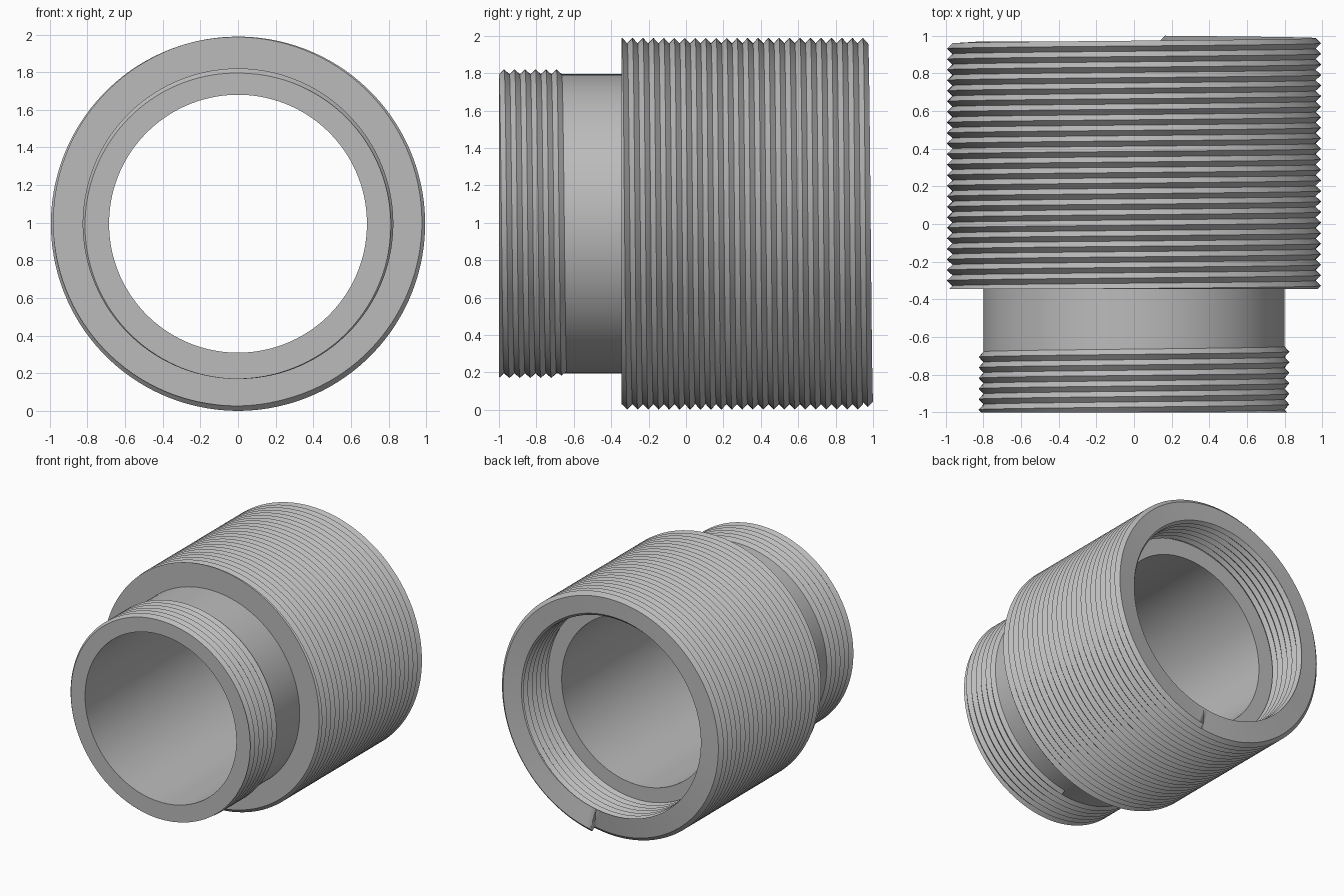
import bpy, bmesh, math

cube = bpy.data.objects.get("Cube")
if cube:
    bpy.data.objects.remove(cube, do_unlink=True)

PITCH = 0.056
COLUMNS = 128
AXIS_Z = 0.995
START = -1.40          # angle where every thread starts and ends
BORE = 0.685
SHANK = 0.80
ROOT, CREST = 0.965, 0.994
FRONT, SHOULDER, BACK, LEDGE = -1.0, -0.345, 0.97, 0.63
BACK_START = 1.0 - PITCH

metal = bpy.data.materials.new("plain grey metal")
metal.use_nodes = True
grey = (0.5, 0.5, 0.5, 1)
metal.diffuse_color = grey
metal.node_tree.nodes["Principled BSDF"].inputs["Base Color"].default_value = grey


def place(r, y, t):
    a = START - 2 * math.pi * t
    return (r * math.cos(a), y, AXIS_Z + r * math.sin(a))


def thread(low, high, ref, root, crest):
    """Right-handed V thread: returns the profile (r, y) at turn fraction t."""
    steps = int((ref + PITCH - low) / PITCH * 2) + 4

    def profile(t):
        points = []
        for j in range(steps, -1, -1):
            y = min(max(ref + PITCH * t - j * PITCH / 2, low), high)
            phase = ((y - ref) / PITCH - t) % 1
            points.append((root + (crest - root) * (1 - abs(2 * phase - 1)), y))
        return points
    return profile


def sweep(name, profile, cap=None):
    """Turn a profile around the axis; the profile may vary with t."""
    bm = bmesh.new()
    cols = [[bm.verts.new(place(r, y, i / COLUMNS)) for r, y in profile(i / COLUMNS)]
            for i in range(COLUMNS + 1)]
    for a, b in zip(cols, cols[1:]):
        for j in range(len(a) - 1):
            bm.faces.new((a[j], b[j], b[j + 1], a[j + 1]))
    if cap:
        bm.faces.new([bm.verts.new(place(r, y, 0)) for r, y in cap])
    bmesh.ops.remove_doubles(bm, verts=bm.verts, dist=0.00002)
    mesh = bpy.data.meshes.new(name)
    bm.to_mesh(mesh)
    bm.free()
    mesh.materials.append(metal)
    obj = bpy.data.objects.new(name, mesh)
    bpy.context.collection.objects.link(obj)
    bpy.ops.object.select_all(action='DESELECT')
    obj.select_set(True)
    bpy.context.view_layer.objects.active = obj
    bpy.ops.object.shade_smooth_by_angle(angle=math.radians(30))
    return obj


small = thread(FRONT, 1, -0.694, SHANK, 0.825)
large = thread(SHOULDER, 2, BACK_START, ROOT, CREST)
inner = thread(LEDGE, BACK, BACK, SHANK, 0.825)

# Narrow front end: face ring, male thread and plain neck
sweep("front_ring", lambda t: [(BORE, FRONT), small(t)[0]])
sweep("small_thread", small)
sweep("neck", lambda t: [small(t)[-1], (SHANK, SHOULDER)])

# Wide barrel: shoulder, male thread and back face with the thread run-out step
sweep("shoulder", lambda t: [(SHANK, SHOULDER), large(t)[0]])
sweep("large_thread", large)
sweep("back_face", lambda t: [large(t)[-1], inner(t)[-1]],
      cap=[(0.81, BACK), (ROOT, 1.0), (CREST, 1.0 - PITCH / 2), (ROOT, BACK_START)])

# Inside: female thread, ledge and through bore
sweep("inner_thread", lambda t: inner(t)[::-1])
sweep("inner_ledge", lambda t: [inner(t)[0], (BORE, LEDGE)])
sweep("bore", lambda t: [(BORE, LEDGE), (BORE, FRONT)])
